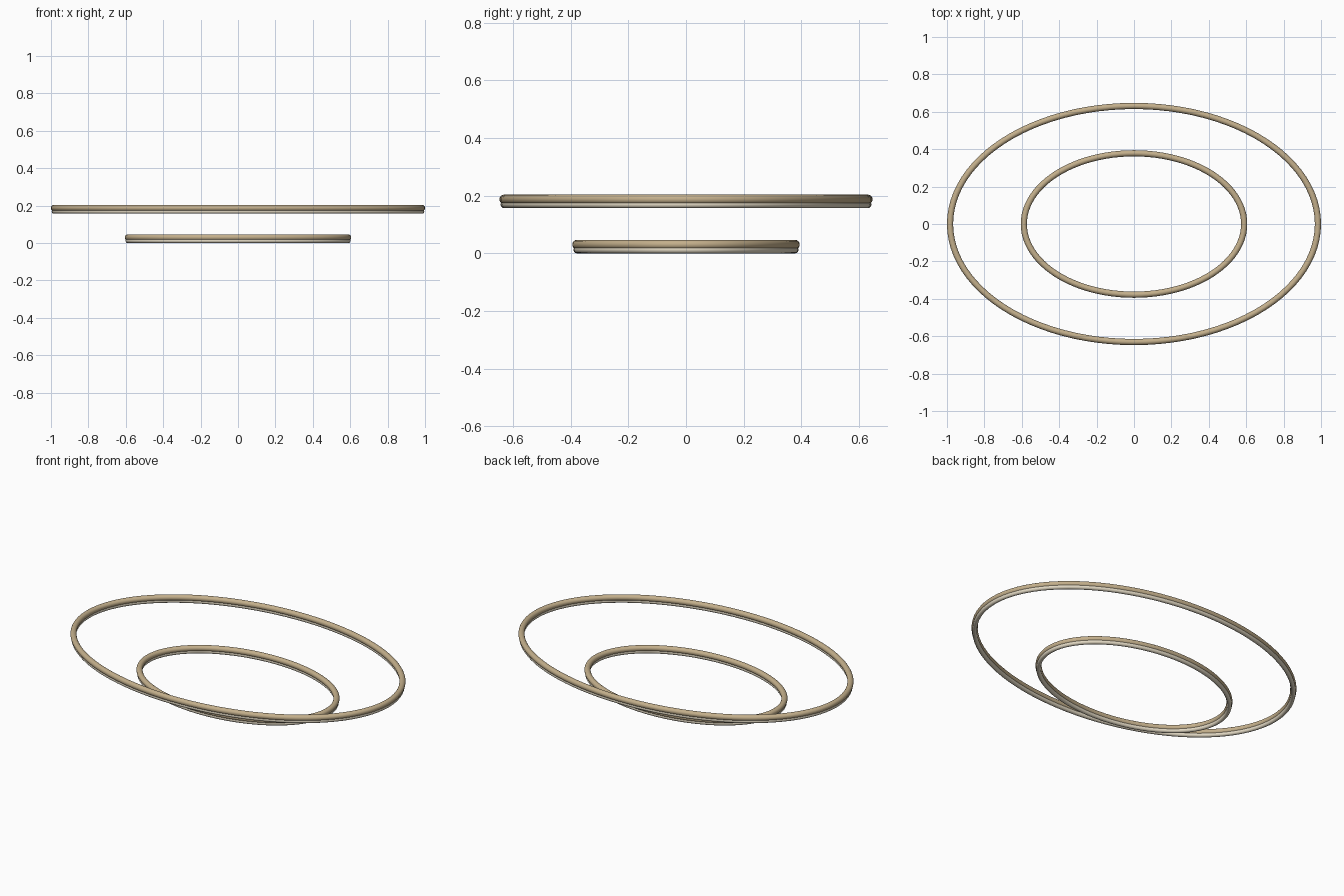
import bpy, bmesh
from math import sin, cos, tau, hypot

if "Cube" in bpy.data.objects:
    bpy.data.objects.remove(bpy.data.objects["Cube"])


def material(name, rgb):
    m = bpy.data.materials.new(name)
    m.diffuse_color = (*rgb, 1)
    m.use_nodes = True
    m.node_tree.nodes["Principled BSDF"].inputs["Base Color"].default_value = m.diffuse_color
    return m


TAN = material("tan", (0.55, 0.43, 0.26))
CREAM = material("cream", (0.75, 0.68, 0.54))


def elliptical_tube(name, a, b, z, r, mat, segs=96, sides=16):
    """Round tube of constant thickness swept along an ellipse."""
    bm = bmesh.new()
    rings = []
    for i in range(segs):
        t = tau * i / segs
        nx, ny = cos(t) / a, sin(t) / b
        n = hypot(nx, ny)
        nx, ny = nx / n, ny / n
        rings.append([bm.verts.new((a * cos(t) + nx * r * cos(u),
                                    b * sin(t) + ny * r * cos(u),
                                    z + r * sin(u)))
                      for u in (tau * j / sides for j in range(sides))])
    for i in range(segs):
        p, q = rings[i], rings[(i + 1) % segs]
        for j in range(sides):
            k = (j + 1) % sides
            bm.faces.new((p[j], q[j], q[k], p[k])).smooth = True
    bmesh.ops.recalc_face_normals(bm, faces=bm.faces)
    me = bpy.data.meshes.new(name)
    bm.to_mesh(me)
    bm.free()
    me.materials.append(mat)
    ob = bpy.data.objects.new(name, me)
    bpy.context.collection.objects.link(ob)


# Each hoop is a thicker tan tube resting on a thinner cream tube
UPPER_R, LOWER_R, HEIGHT = 0.0165, 0.0125, 0.047
for label, a, b, base in (("outer", 0.9835, 0.631, 0.157),
                          ("inner", 0.589, 0.378, 0.0)):
    elliptical_tube(label + "_hoop_upper_tube", a, b, base + HEIGHT - UPPER_R, UPPER_R, TAN)
    elliptical_tube(label + "_hoop_lower_tube", a, b, base + LOWER_R, LOWER_R, CREAM)
